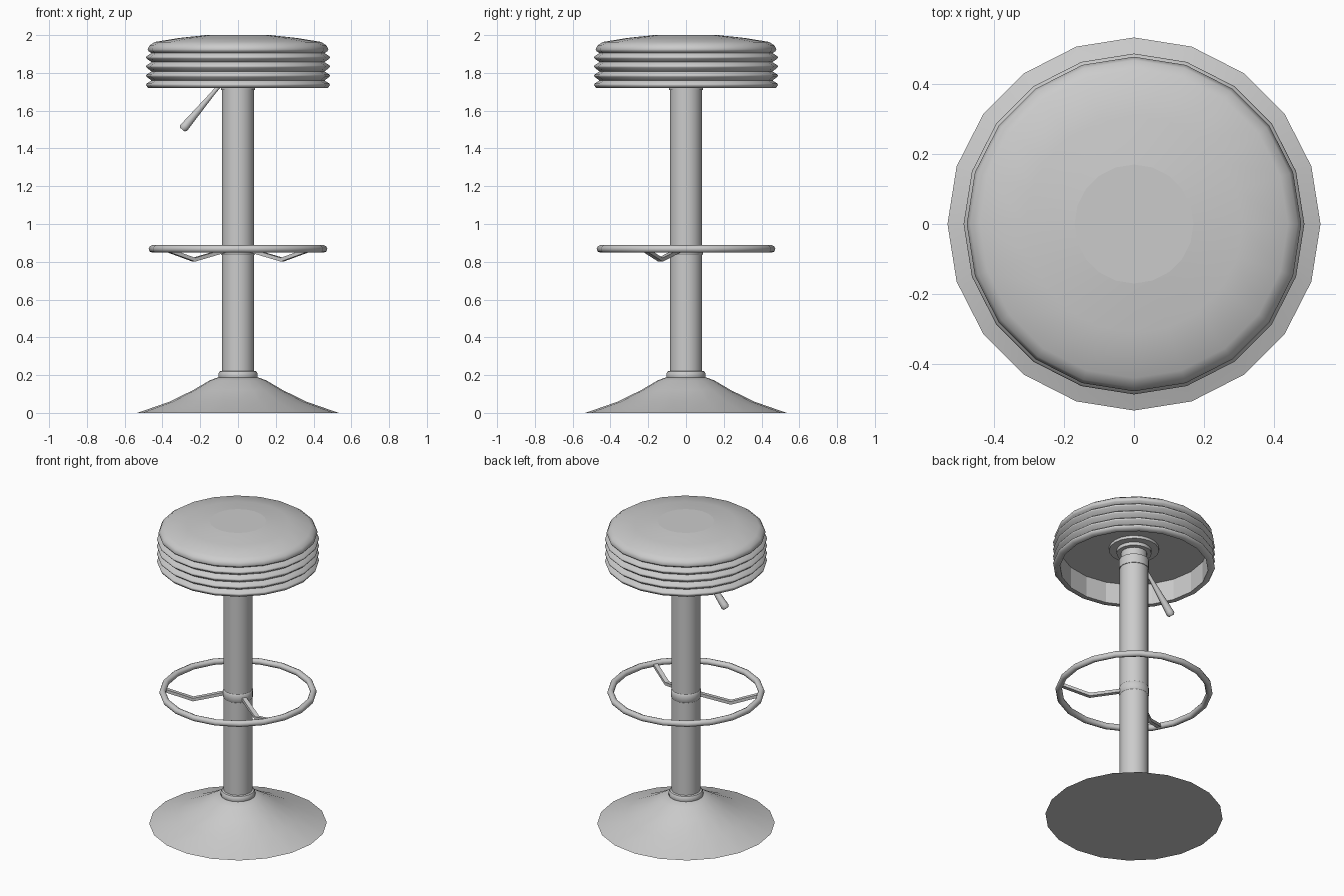
import bpy, bmesh, math
from mathutils import Vector, Matrix

cube = bpy.data.objects.get("Cube")
if cube:
    bpy.data.objects.remove(cube, do_unlink=True)

grey = bpy.data.materials.new("light_grey")
grey.use_nodes = True
grey.diffuse_color = (0.6, 0.6, 0.6, 1)
grey.node_tree.nodes["Principled BSDF"].inputs["Base Color"].default_value = (0.6, 0.6, 0.6, 1)

SIDES = 20


def finish(obj, angle):
    obj.data.materials.append(grey)
    bpy.ops.object.select_all(action="DESELECT")
    obj.select_set(True)
    bpy.context.view_layer.objects.active = obj
    if angle:
        bpy.ops.object.shade_smooth_by_angle(angle=math.radians(angle))
    return obj


def from_bmesh(name, bm, angle):
    bmesh.ops.recalc_face_normals(bm, faces=bm.faces)
    mesh = bpy.data.meshes.new(name)
    bm.to_mesh(mesh)
    bm.free()
    obj = bpy.data.objects.new(name, mesh)
    bpy.context.collection.objects.link(obj)
    return finish(obj, angle)


def lathe(name, profile, sides=SIDES, angle=40):
    """Spin a (radius, height) profile round z and cap both ends."""
    bm = bmesh.new()
    rings = []
    for r, z in profile:
        turns = [2 * math.pi * i / sides for i in range(sides)]
        rings.append([bm.verts.new((r * math.cos(a), r * math.sin(a), z)) for a in turns])
    for low, high in zip(rings, rings[1:]):
        for i in range(sides):
            j = (i + 1) % sides
            bm.faces.new((low[i], low[j], high[j], high[i]))
    bm.faces.new(rings[0])
    bm.faces.new(rings[-1])
    return from_bmesh(name, bm, angle)


# Flared foot, its collar and the column
lathe("base", [(0.533, 0), (0.36, 0.06), (0.235, 0.122), (0.15, 0.172), (0.1, 0.19)])
lathe("base_collar", [(0.1, 0.18), (0.104, 0.187), (0.104, 0.208), (0.097, 0.22), (0.086, 0.223)])
lathe("column", [(0.086, 0.15), (0.086, 1.73)])
lathe("footrest_collar", [(0.086, 0.835), (0.09, 0.84), (0.09, 0.885), (0.086, 0.89)])

# Mounting parts below the seat
lathe("column_top", [(0.09, 1.71), (0.09, 1.77), (0.078, 1.775), (0.078, 1.85)])
lathe("mount_ring", [(0.105, 1.82), (0.105, 1.85)])
lathe("mount_plate", [(0.15, 1.842), (0.15, 1.862)])

# Seat: hollow underside, four ribs and a domed cushion
ribs = []
for z in (1.737, 1.785, 1.834, 1.882):
    ribs += [(0.484, z - 0.006), (0.487, z), (0.484, z + 0.006), (0.458, z + 0.023)]
cushion = [(0.474, 1.915), (0.478, 1.925), (0.468, 1.945), (0.44, 1.964), (0.31, 1.985), (0.17, 2.0)]
seat = lathe("seat", [(0.445, 1.86), (0.445, 1.72), (0.476, 1.72)] + ribs + cushion, angle=70)
for face in seat.data.polygons:
    inner_wall = face.center.z < 1.8 and math.hypot(*face.center.xy) < 0.446
    if len(face.vertices) > 4 or inner_wall:
        face.use_smooth = False

# Footrest hoop
bpy.ops.mesh.primitive_torus_add(major_segments=SIDES, minor_segments=8,
                                 major_radius=0.453, minor_radius=0.02,
                                 location=(0, 0, 0.868))
hoop = bpy.context.object
hoop.name = "footrest_hoop"
finish(hoop, 60)


# Bent flat bars carrying the hoop
def bar(name, heading):
    bm = bmesh.new()
    sections = []
    for r, z in ((0.07, 0.862), (0.27, 0.811), (0.45, 0.868)):
        corners = ((-0.014, -0.01), (0.014, -0.01), (0.014, 0.01), (-0.014, 0.01))
        sections.append([bm.verts.new((r, y, z + h)) for y, h in corners])
    for a, b in zip(sections, sections[1:]):
        for i in range(4):
            j = (i + 1) % 4
            bm.faces.new((a[i], a[j], b[j], b[i]))
    bm.faces.new(sections[0])
    bm.faces.new(sections[-1])
    bm.transform(Matrix.Rotation(math.radians(heading), 4, "Z"))
    from_bmesh(name, bm, 0)


bar("footrest_bar_left", -30)
bar("footrest_bar_right", -150)

# Height lever, thicker towards its tip
top, tip = Vector((-0.05, 0, 1.79)), Vector((-0.295, 0, 1.5))
length = (tip - top).length
lever = lathe("height_lever", [(0.01, 0), (0.012, length * 0.35), (0.024, length * 0.93),
                               (0.025, length * 0.97), (0.017, length)], sides=10, angle=50)
lever.rotation_euler = (tip - top).to_track_quat("Z", "Y").to_euler()
lever.location = top
